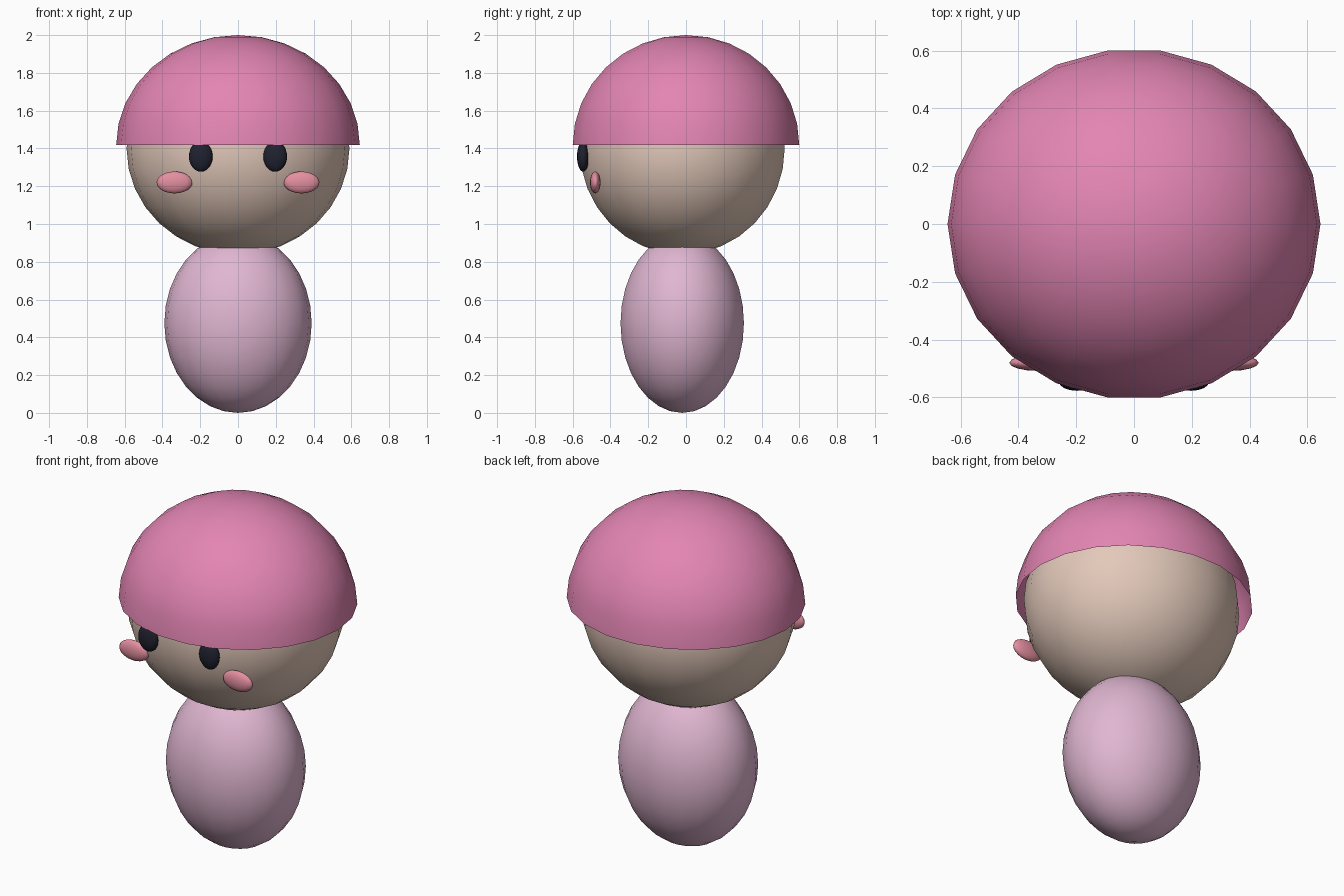
import bpy, bmesh, math
from mathutils import Matrix

if "Cube" in bpy.data.objects:
    bpy.data.objects.remove(bpy.data.objects["Cube"])


def material(name, rgb):
    """Flat colour given as sRGB 0-255, stored as linear."""
    lin = [(c / 255 / 12.92) if c < 11 else ((c / 255 + 0.055) / 1.055) ** 2.4 for c in rgb]
    m = bpy.data.materials.new(name)
    m.diffuse_color = (*lin, 1)
    m.use_nodes = True
    m.node_tree.nodes["Principled BSDF"].inputs["Base Color"].default_value = m.diffuse_color
    return m


def ellipsoid(name, centre, radii, mat, segments=22, rings=16, dome=False):
    """Smooth ellipsoid; dome keeps only the open upper half."""
    bm = bmesh.new()
    bmesh.ops.create_uvsphere(bm, u_segments=segments, v_segments=rings, radius=1)
    # put a vertex column on the x axis
    bmesh.ops.rotate(bm, verts=bm.verts, matrix=Matrix.Rotation(math.pi / 2, 3, 'Z'))
    if dome:
        low = [v for v in bm.verts if v.co.z < -0.01]
        bmesh.ops.delete(bm, geom=low, context='VERTS')
    bmesh.ops.scale(bm, verts=bm.verts, vec=radii)
    bmesh.ops.translate(bm, verts=bm.verts, vec=centre)
    for f in bm.faces:
        f.smooth = True
    mesh = bpy.data.meshes.new(name)
    bm.to_mesh(mesh)
    bm.free()
    mesh.materials.append(mat)
    obj = bpy.data.objects.new(name, mesh)
    bpy.context.collection.objects.link(obj)
    return obj


pink = material("hair pink", (227, 133, 179))
skin = material("skin beige", (227, 201, 186))
lilac = material("body lilac", (224, 182, 209))
black = material("eye black", (31, 33, 46))
rose = material("cheek rose", (228, 143, 160))

# Body, head and the open hair cap
ellipsoid("body", (0, -0.02, 0.475), (0.39, 0.33, 0.475), lilac)
ellipsoid("head", (0, -0.02, 1.4), (0.59, 0.548, 0.56), skin)
ellipsoid("hair_cap", (0, 0, 1.417), (0.645, 0.606, 0.583), pink, dome=True)

# Face details, mirrored left and right
for side, s in (("left", -1), ("right", 1)):
    ellipsoid(f"eye_{side}", (0.197 * s, -0.545, 1.357), (0.063, 0.032, 0.08), black, 16, 12)
    ellipsoid(f"cheek_{side}", (0.336 * s, -0.48, 1.22), (0.095, 0.028, 0.058), rose, 16, 12)
